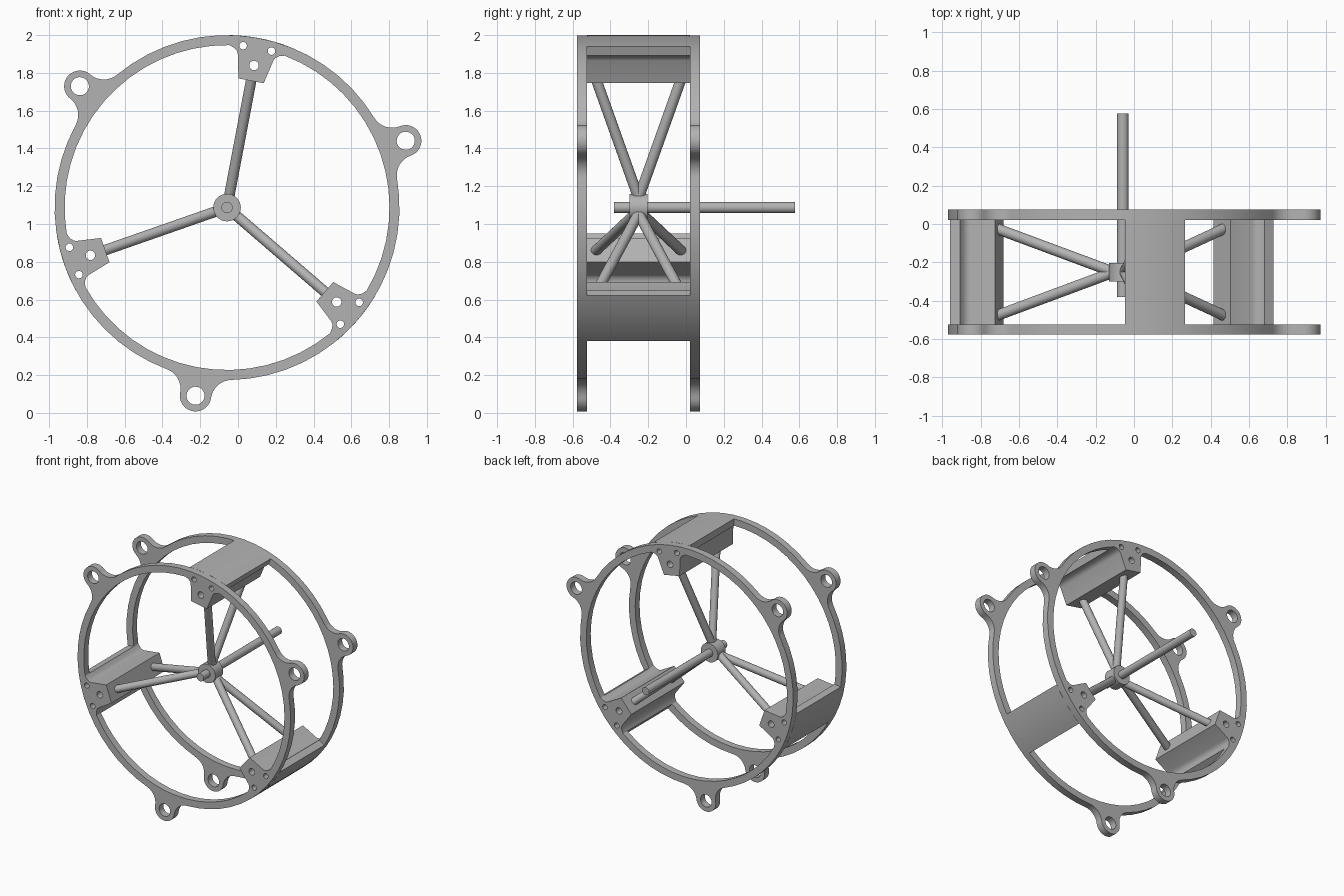
import bpy, bmesh
from math import sin, cos, pi, radians, acos, atan2
from mathutils import Vector

cube = bpy.data.objects.get("Cube")
if cube:
    bpy.data.objects.remove(cube, do_unlink=True)

CX, CZ = -0.058, 1.087            # ring centre
R_OUT, R_IN = 0.913, 0.86         # ring radii
EAR_ANGLE, BLOCK_ANGLE = radians(20.5), radians(79.25)
THIRD = 2 * pi / 3
SPAN = radians(10)                # half width of a block along the ring

grey = bpy.data.materials.new("plain_grey")
grey.use_nodes = True
grey.diffuse_color = (0.45, 0.45, 0.45, 1)
grey.node_tree.nodes["Principled BSDF"].inputs["Base Color"].default_value = grey.diffuse_color


def arc(c, r, a0, a1, n):
    return [(c[0] + r * cos(a0 + (a1 - a0) * i / n),
             c[1] + r * sin(a0 + (a1 - a0) * i / n)) for i in range(n + 1)]


def circle(c, r, n=24):
    return arc(c, r, 0, 2 * pi, n)[:-1]


def turn(pts, a):
    return [(x * cos(a) - y * sin(a), x * sin(a) + y * cos(a)) for x, y in pts]


def mirrored(half):
    """Half outline at +v, first point at the apex side; returns -v to +v."""
    return [(u, -v) for u, v in reversed(half)] + half


def finish(obj):
    obj.data.materials.clear()
    obj.data.materials.append(grey)
    bpy.ops.object.select_all(action='DESELECT')
    obj.select_set(True)
    bpy.context.view_layer.objects.active = obj
    bpy.ops.object.shade_smooth_by_angle(angle=radians(30))


def plate(name, loops, y0, y1):
    """Extrude outlines with holes along y."""
    cu = bpy.data.curves.new(name, 'CURVE')
    cu.dimensions, cu.fill_mode = '2D', 'BOTH'
    cu.extrude = (y1 - y0) / 2
    for pts in loops:
        sp = cu.splines.new('POLY')
        sp.points.add(len(pts) - 1)
        for p, (x, y) in zip(sp.points, pts):
            p.co = (x, y, 0, 1)
        sp.use_cyclic_u = True
    tmp = bpy.data.objects.new(name + "_outline", cu)
    bpy.context.collection.objects.link(tmp)
    dg = bpy.context.evaluated_depsgraph_get()
    me = bpy.data.meshes.new_from_object(tmp.evaluated_get(dg))
    bpy.data.objects.remove(tmp, do_unlink=True)
    bm = bmesh.new()
    bm.from_mesh(me)
    bmesh.ops.remove_doubles(bm, verts=bm.verts, dist=1e-5)
    bmesh.ops.recalc_face_normals(bm, faces=bm.faces)
    bm.to_mesh(me)
    bm.free()
    obj = bpy.data.objects.new(name, me)
    bpy.context.collection.objects.link(obj)
    obj.location = (CX, (y0 + y1) / 2, CZ)
    obj.rotation_euler = (pi / 2, 0, 0)
    finish(obj)


def rod(name, a, b, r, n=24):
    a, b = Vector(a), Vector(b)
    bpy.ops.mesh.primitive_cylinder_add(vertices=n, radius=r, depth=(b - a).length,
                                        location=(a + b) / 2)
    obj = bpy.context.object
    obj.name = name
    obj.rotation_euler = (b - a).to_track_quat('Z', 'Y').to_euler()
    finish(obj)


# Ear outline: rounded lug blended into the ring with fillets
EAR_D, EAR_R, FILLET = 1.01, 0.083, 0.11
a = acos(((R_OUT + FILLET) ** 2 + EAR_D ** 2 - (EAR_R + FILLET) ** 2)
         / (2 * EAR_D * (R_OUT + FILLET)))
fc = ((R_OUT + FILLET) * cos(a), (R_OUT + FILLET) * sin(a))
e = atan2(-fc[1], EAR_D - fc[0])
half_ear = arc((EAR_D, 0), EAR_R, 0, e + pi, 10)[1:] + arc(fc, FILLET, e, a - pi, 8)[1:]
ear = [(u, -v) for u, v in reversed(half_ear)] + [(EAR_D + EAR_R, 0)] + half_ear
ear += arc((0, 0), R_OUT, a, THIRD - a, 16)[1:-1]

# Block outline: tapered foot that flares into the ring
foot = mirrored([(0.683, 0.068), (0.81, 0.096), (0.825, 0.103), (0.838, 0.12),
                 (R_IN * cos(SPAN), R_IN * sin(SPAN))])
inner = foot + arc((0, 0), R_IN, SPAN, THIRD - SPAN, 16)[1:-1]
block = foot + arc((0, 0), R_OUT, SPAN, -SPAN, 8)
bolt = radians(5.1)
block_holes = [circle((0.766, 0), 0.025)] + [
    circle((0.861 * cos(s), 0.861 * sin(s)), 0.02, 16) for s in (-bolt, bolt)]

# End rings
outer_loop, inner_loop, holes = [], [], []
for k in range(3):
    ea, ba = EAR_ANGLE + k * THIRD, BLOCK_ANGLE + k * THIRD
    outer_loop += turn(ear, ea)
    inner_loop += turn(inner, ba)
    holes.append(turn(circle((EAR_D, 0), 0.048), ea))
    holes += [turn(h, ba) for h in block_holes]
plate("front_ring", [outer_loop, inner_loop] + holes, -0.577, -0.523)
plate("back_ring", [outer_loop, inner_loop] + holes, 0.021, 0.075)

# Blocks and their paired spokes
MID = -0.251
for k in range(3):
    ba = BLOCK_ANGLE + k * THIRD
    plate(f"block_{k + 1}", [turn(h, ba) for h in [block] + block_holes], -0.523, 0.021)
    for side, s in (("front", -1), ("back", 1)):
        ends = [(CX + r * cos(ba), MID + s * off, CZ + r * sin(ba))
                for r, off in ((0.05, 0), (0.7, 0.228))]
        rod(f"{side}_spoke_{k + 1}", ends[0], ends[1], 0.028)

# Hub and shaft
rod("hub", (CX, -0.299, CZ), (CX, -0.203, CZ), 0.073, 32)
rod("shaft", (CX, -0.38, CZ), (CX, 0.577, CZ), 0.03)
